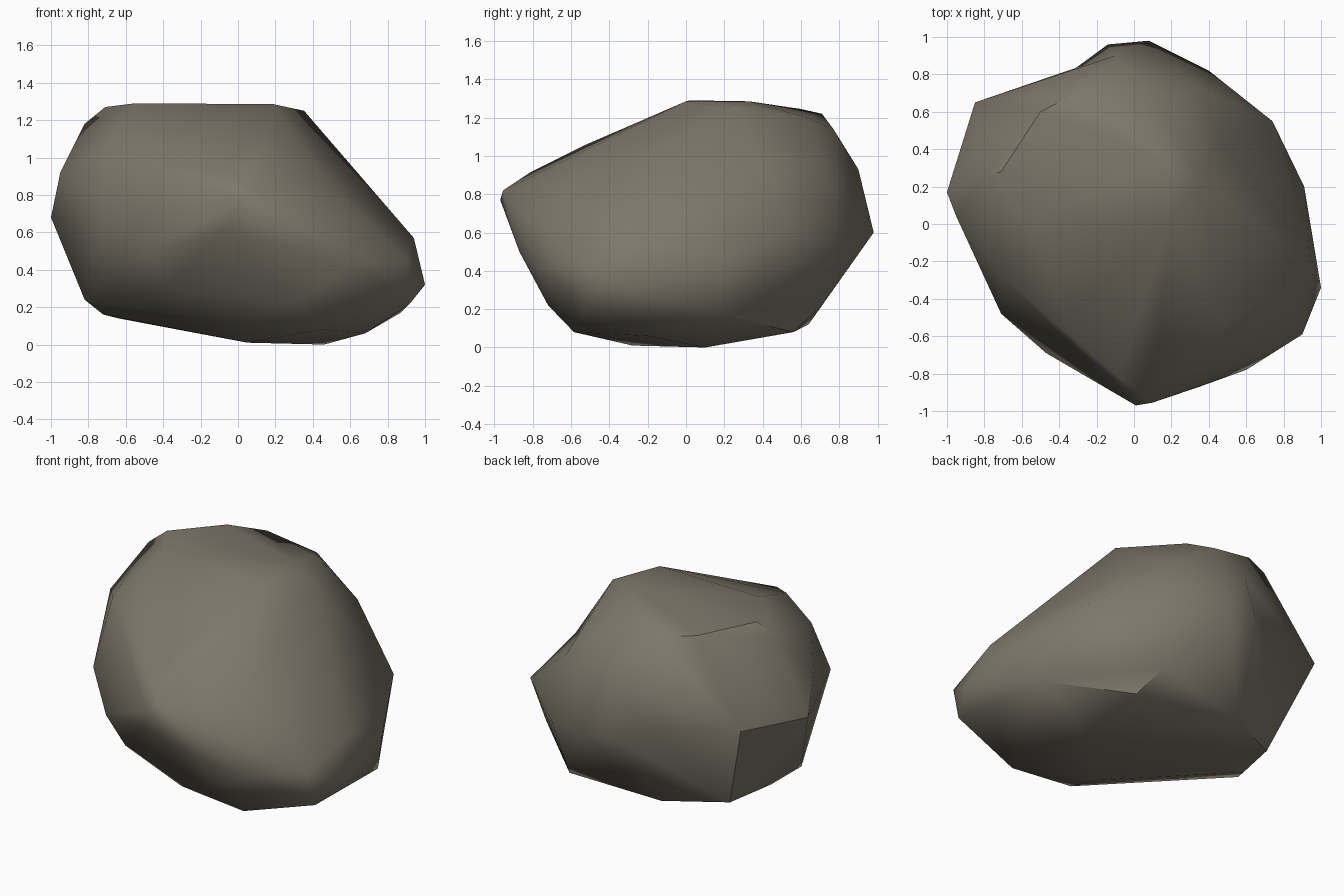
import bpy, bmesh, math
from mathutils import Vector

if "Cube" in bpy.data.objects:
    bpy.data.objects.remove(bpy.data.objects["Cube"])

# Corner points of the boulder, grouped by region
CORNERS = [
    # flat top and its rim
    (-.71, .28, 1.27), (-.55, .02, 1.29), (-.50, .60, 1.245), (-.29, .71, 1.22),
    (.12, .63, 1.20), (.19, .0, 1.285), (.18, .33, 1.285), (.353, .25, 1.25),
    (-.82, .25, 1.18), (.03, .77, 1.14),
    # front left facet and nose
    (-.71, -.28, 1.05), (-.36, -.52, 1.06), (-.08, -.82, .91), (.10, -.955, .82),
    (.01, -.97, .77), (-.71, -.48, .67), (-.47, -.69, .50), (-.07, -.89, .61),
    # left and back
    (-1.0, .17, .68), (-.95, .04, .92), (-.85, .65, .73),
    (-.14, .96, .62), (.08, .98, .60), (-.10, .90, .93), (.40, .82, .54),
    (.36, .72, .94), (.37, .71, .22),
    # right slope and front right
    (.74, .55, .62), (.91, .20, .45), (.87, .20, .17), (.94, -.20, .57),
    (1.0, -.34, .32), (.90, -.59, .45), (.48, -.56, .86),
    (.60, -.78, .42), (.35, -.87, .50), (.92, -.52, .22),
    # underside
    (.45, -.585, .08), (.68, -.20, .06), (.05, -.28, .01), (.46, .10, .0),
    (.0, -.58, .12), (-.38, -.62, .30), (-.82, -.02, .24), (-.72, .15, .16),
    (-.27, .64, .12), (-.64, .46, .14), (.45, .56, .08), (.30, -.72, .22),
]
# Shallow hollows: the nearest edge is split and its middle moved here
DENTS = [(.47, .43, .94), (-.31, .835, .67)]

bm = bmesh.new()
for p in CORNERS:
    bm.verts.new(p)
bmesh.ops.convex_hull(bm, input=bm.verts[:])
loose = [v for v in bm.verts if not v.link_faces]
bmesh.ops.delete(bm, geom=loose, context='VERTS')

# Press in the hollows
for pos in DENTS:
    target = Vector(pos)
    edge = min(bm.edges, key=lambda e: min(
        (e.verts[0].co.lerp(e.verts[1].co, t) - target).length for t in (.3, .4, .5, .6, .7)))
    ends = [v.co.copy() for v in edge.verts]
    middle = (ends[0] + ends[1]) / 2
    bmesh.ops.subdivide_edges(bm, edges=[edge], cuts=1)
    min(bm.verts, key=lambda v: (v.co - middle).length).co = target
bmesh.ops.triangulate(bm, faces=[f for f in bm.faces if len(f.verts) > 3])
bmesh.ops.recalc_face_normals(bm, faces=bm.faces[:])

mesh = bpy.data.meshes.new("boulder")
bm.to_mesh(mesh)
bm.free()
boulder = bpy.data.objects.new("boulder", mesh)
bpy.context.collection.objects.link(boulder)

# Warm grey stone
stone = bpy.data.materials.new("warm grey stone")
stone.diffuse_color = (.205, .186, .148, 1)
stone.use_nodes = True
stone.node_tree.nodes["Principled BSDF"].inputs["Base Color"].default_value = stone.diffuse_color
mesh.materials.append(stone)

# Smooth shading with the strong creases kept
bpy.context.view_layer.objects.active = boulder
boulder.select_set(True)
bpy.ops.object.shade_smooth_by_angle(angle=math.radians(40))
